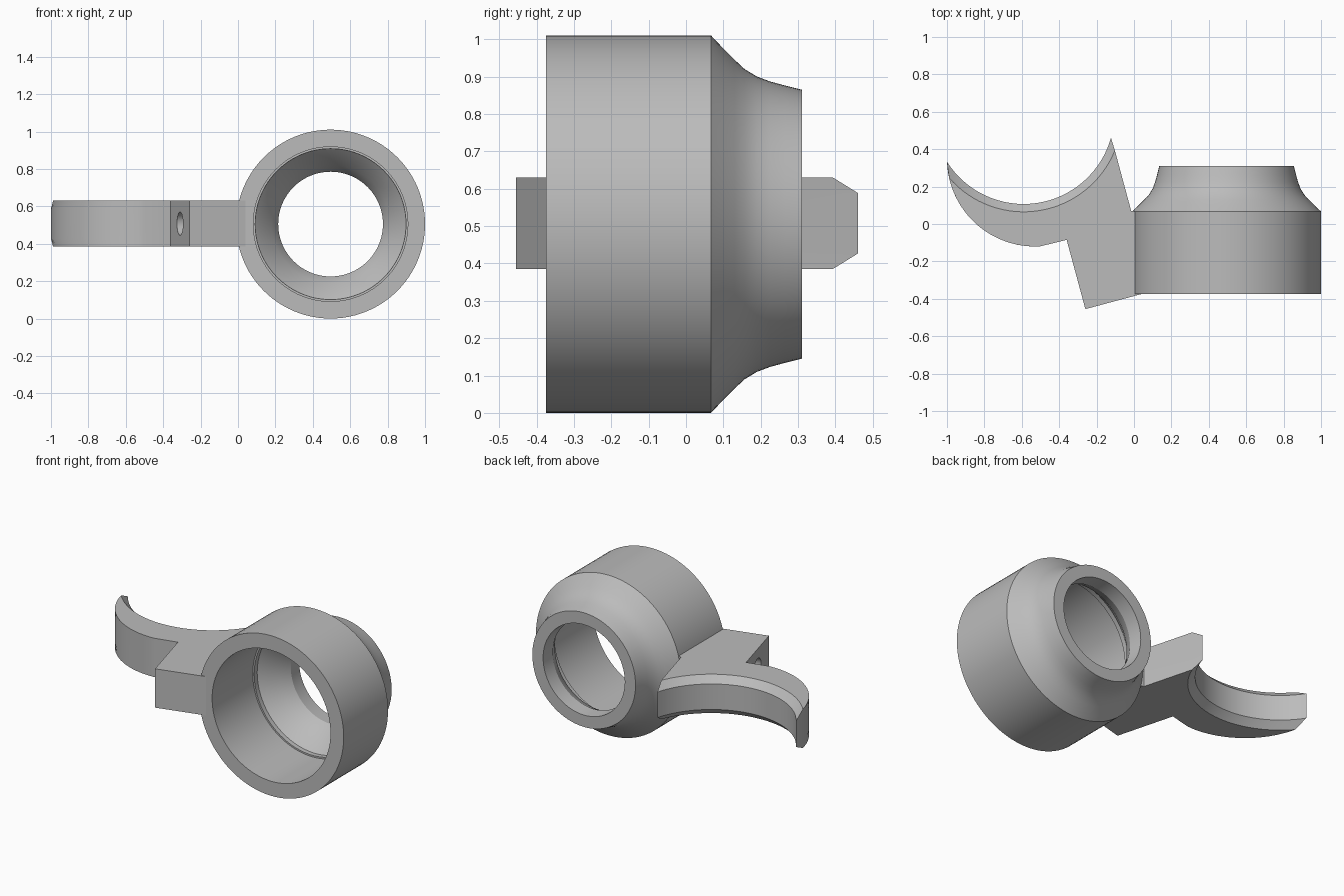
import bpy, bmesh, math
from mathutils import Vector, Matrix

cube = bpy.data.objects.get("Cube")
if cube:
    bpy.data.objects.remove(cube, do_unlink=True)

grey = bpy.data.materials.new("plain grey")
grey.use_nodes = True
GREY = (0.5, 0.5, 0.5, 1)
grey.diffuse_color = GREY
grey.node_tree.nodes["Principled BSDF"].inputs["Base Color"].default_value = GREY


def add_object(name, bm):
    bmesh.ops.recalc_face_normals(bm, faces=bm.faces)
    mesh = bpy.data.meshes.new(name)
    bm.to_mesh(mesh)
    bm.free()
    mesh.materials.append(grey)
    obj = bpy.data.objects.new(name, mesh)
    bpy.context.collection.objects.link(obj)
    return obj


def smooth(obj):
    bpy.ops.object.select_all(action='DESELECT')
    obj.select_set(True)
    bpy.context.view_layer.objects.active = obj
    bpy.ops.object.shade_smooth_by_angle(angle=math.radians(25))


def bridge(bm, a, b):
    for i in range(len(a)):
        j = (i + 1) % len(a)
        bm.faces.new((a[i], a[j], b[j], b[i]))


# Collar: closed wall profile (radius, y) turned about the y axis
CENTRE_X, CENTRE_Z, SIDES = 0.495, 0.505, 96
outside = [(0.505, -0.375), (0.505, 0.067), (0.47, 0.1), (0.44, 0.13), (0.415, 0.157),
           (0.395, 0.19), (0.382, 0.225), (0.371, 0.265), (0.36, 0.31)]
inside = [(0.285, 0.31), (0.28, 0.22), (0.315, 0.15), (0.403, 0.06),
          (0.403, 0.03), (0.413, 0.03), (0.413, -0.375)]
bm = bmesh.new()
rings = []
for r, y in outside + inside:
    ring = []
    for i in range(SIDES):
        t = math.tau * i / SIDES
        ring.append(bm.verts.new((CENTRE_X + r * math.cos(t), y, CENTRE_Z + r * math.sin(t))))
    rings.append(ring)
for i, ring in enumerate(rings):
    bridge(bm, ring, rings[(i + 1) % len(rings)])
smooth(add_object("collar", bm))

# Arm with hook: one outline per level, the cradle widening at top and bottom
CRADLE, OUTER, OUTER_R = Vector((-0.59, 0.592)), Vector((-0.53, 0.35)), 0.47
TIP, ROOT = Vector((-0.12, 0.46)), Vector((-0.015, 0.07))


def arc(centre, r, start, end, steps):
    a = math.atan2(start.y - centre.y, start.x - centre.x) % math.tau
    b = math.atan2(end.y - centre.y, end.x - centre.x) % math.tau
    if b < a - math.pi:
        b += math.tau
    if b > a + math.pi:
        b -= math.tau
    return [centre + r * Vector((math.cos(a + (b - a) * i / steps),
                                 math.sin(a + (b - a) * i / steps)))
            for i in range(steps + 1)]


def outline(r):
    # left tip: where the cradle circle meets the outer circle
    gap = OUTER - CRADLE
    d = gap.length
    along = (d * d + r * r - OUTER_R ** 2) / (2 * d)
    half = math.sqrt(r * r - along * along)
    across = Vector((-gap.y, gap.x)) / d
    left = min((CRADLE + gap / d * along + s * across * half for s in (-1, 1)),
               key=lambda p: p.x)
    # right tip: where the cradle circle meets the straight back edge
    line = ROOT - TIP
    k = min(range(200), key=lambda i: abs((TIP + line * i / 400 - CRADLE).length - r))
    right = TIP + line * k / 400
    cradle = arc(CRADLE, r, left, right, 32)
    block = [ROOT, Vector((0.05, 0.06)), Vector((0.05, -0.372)),
             Vector((-0.26, -0.455)), Vector((-0.36, -0.085))]
    back = arc(OUTER, OUTER_R, Vector((-0.5, -0.12)), left, 24)
    return cradle + block + back[:-1]


bm = bmesh.new()
levels = []
for z, r in ((0.385, 0.527), (0.427, 0.485), (0.588, 0.485), (0.63, 0.527)):
    levels.append([bm.verts.new((p.x, p.y, z)) for p in outline(r)])
for a, b in zip(levels, levels[1:]):
    bridge(bm, a, b)
bm.faces.new(levels[0])
bm.faces.new(levels[-1])
arm = add_object("hook_arm", bm)

# Screw hole drilled square into the slanted end face of the block
axis = Vector((0.965, 0.26, 0)).normalized()
bm = bmesh.new()
place = Matrix.Translation((-0.31, -0.27, 0.507)) @ axis.to_track_quat('Z', 'Y').to_matrix().to_4x4()
bmesh.ops.create_cone(bm, cap_ends=True, segments=32, radius1=0.062, radius2=0.062,
                      depth=0.4, matrix=place)
cutter = add_object("hole_cutter", bm)
cutter.hide_render = True
cut = arm.modifiers.new("screw_hole", 'BOOLEAN')
cut.operation, cut.solver, cut.object = 'DIFFERENCE', 'EXACT', cutter
bpy.ops.object.select_all(action='DESELECT')
arm.select_set(True)
bpy.context.view_layer.objects.active = arm
bpy.ops.object.modifier_apply(modifier=cut.name)
bpy.data.objects.remove(cutter, do_unlink=True)
smooth(arm)
